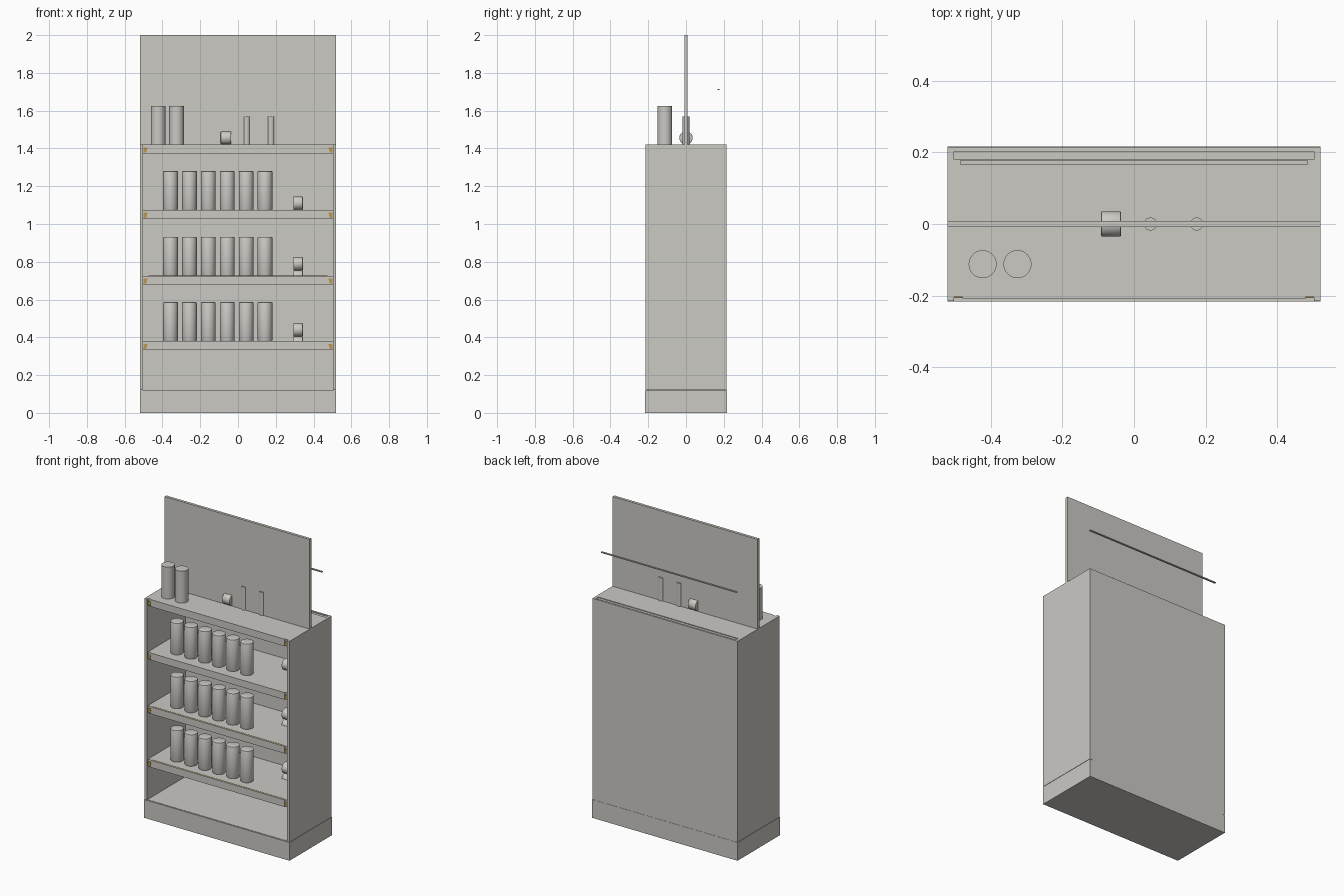
import bpy, bmesh, math
from mathutils import Matrix

if "Cube" in bpy.data.objects:
    bpy.data.objects.remove(bpy.data.objects["Cube"])


def material(name, rgb):
    m = bpy.data.materials.new(name)
    m.diffuse_color = (*rgb, 1)
    m.use_nodes = True
    m.node_tree.nodes["Principled BSDF"].inputs["Base Color"].default_value = m.diffuse_color
    return m


GREY = material("warm_grey", (0.60, 0.585, 0.55))
GOLD = material("dark_gold", (0.50, 0.31, 0.06))


def finish(name, bm, mat):
    me = bpy.data.meshes.new(name)
    bm.to_mesh(me)
    bm.free()
    me.materials.append(mat)
    ob = bpy.data.objects.new(name, me)
    bpy.context.collection.objects.link(ob)
    return ob


def box(name, x0, x1, y0, y1, z0, z1, mat=GREY):
    bm = bmesh.new()
    bmesh.ops.create_cube(bm, size=1)
    bmesh.ops.scale(bm, vec=(x1 - x0, y1 - y0, z1 - z0), verts=bm.verts)
    bmesh.ops.translate(bm, vec=((x0 + x1) / 2, (y0 + y1) / 2, (z0 + z1) / 2), verts=bm.verts)
    return finish(name, bm, mat)


def cylinder(name, centre, r, length, along_x=False, bevel=0.0):
    bm = bmesh.new()
    bmesh.ops.create_cone(bm, cap_ends=True, segments=40, radius1=r, radius2=r, depth=length)
    if bevel:
        rims = [e for e in bm.edges if any(len(f.verts) > 4 for f in e.link_faces)]
        bmesh.ops.bevel(bm, geom=rims, offset=bevel, segments=2, profile=0.5, affect='EDGES')
    if along_x:
        bmesh.ops.rotate(bm, matrix=Matrix.Rotation(math.pi / 2, 3, 'Y'), verts=bm.verts)
    bmesh.ops.translate(bm, vec=centre, verts=bm.verts)
    ob = finish(name, bm, GREY)
    bpy.context.view_layer.objects.active = ob
    ob.select_set(True)
    bpy.ops.object.shade_smooth_by_angle(angle=math.radians(35))
    ob.select_set(False)
    return ob


# Cabinet shell
box("base", -0.52, 0.52, -0.216, 0.216, 0, 0.118)
for s, side in ((-1, "left"), (1, "right")):
    xs = sorted((s * 0.502, s * 0.52))
    box(side + "_side_panel", xs[0], xs[1], -0.215, 0.215, 0.12, 1.42)
box("inner_back", -0.502, 0.502, 0.18, 0.202, 0.118, 1.415)
box("outer_back", -0.502, 0.502, 0.202, 0.2145, 0.118, 1.42)
box("deck", -0.502, 0.502, -0.21, 0.202, 0.116, 0.12)

# Shelves with front rails and gold corner clips
shelf_tops = (0.38, 0.726, 1.074, 1.42)
for i, z in enumerate(shelf_tops):
    box(f"shelf_{i}", -0.502, 0.502, -0.203, 0.18, z - 0.046, z)
    box(f"front_rail_{i}", -0.478, 0.478, -0.208, -0.203, z - 0.046, z)
    for s in (-1, 1):
        xs = sorted((s * 0.478, s * 0.50))
        clip = box(f"corner_clip_{i}", xs[0], xs[1], -0.206, -0.203, z - 0.041, z - 0.014, GOLD)
        for v in clip.data.vertices:  # slanted inner edge
            if abs(v.co.x) < 0.49 and v.co.z < z - 0.03:
                v.co.x = s * 0.486
    if i < 2:
        box(f"gold_edge_{i}", -0.475, 0.475, -0.199, -0.196, z, z + 0.001, GOLD)

# Cans and rolls on the lower shelves
for i, z in enumerate(shelf_tops[:3]):
    for k in range(6):
        cylinder(f"can_{i}_{k}", (-0.357 + 0.1 * k, -0.112, z + 0.103), 0.039, 0.206, bevel=0.004)
    rz = (0.44, 0.79, 1.11)[i]
    cylinder(f"roll_{i}", (0.318, 0.06, rz), 0.035, 0.05, True, 0.003)
    if i < 2:
        cylinder(f"lower_roll_{i}", (0.318, 0.06, rz - 0.07), 0.035, 0.05, True, 0.003)

# Items on the top
for k, x in enumerate((-0.422, -0.325)):
    cylinder(f"top_can_{k}", (x, -0.112, 1.523), 0.039, 0.206)
cylinder("top_roll", (-0.064, 0, 1.456), 0.035, 0.055, True, 0.003)
for k, x in enumerate((0.046, 0.175)):
    cylinder(f"post_{k}", (x, 0, 1.495), 0.018, 0.15)

# Header board and the thin bar behind it
box("header_board", -0.52, 0.52, -0.009, 0.009, 1.42, 2.0)
box("rear_bar", -0.485, 0.485, 0.166, 0.177, 1.709, 1.715)
